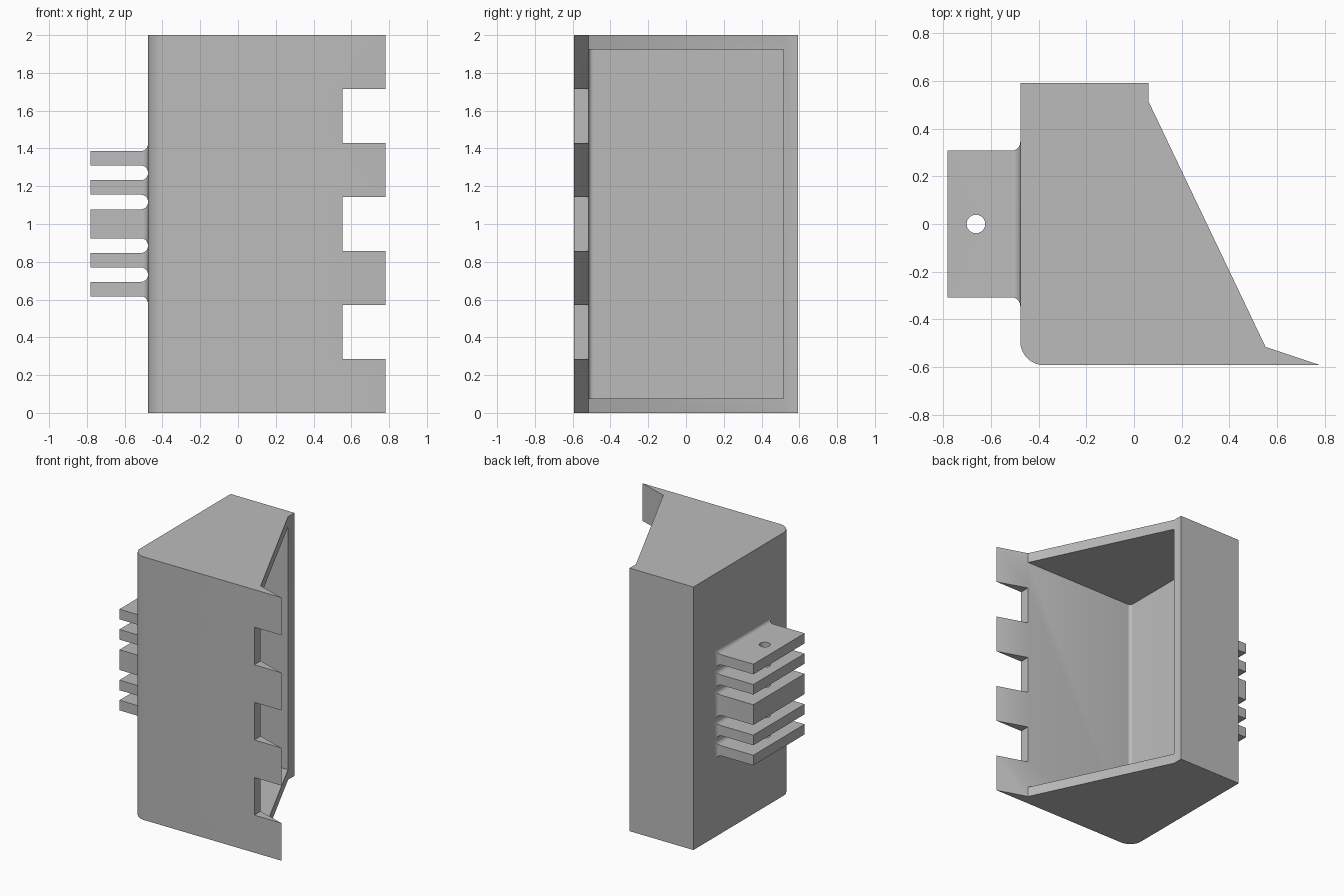
import bpy, bmesh, math

if "Cube" in bpy.data.objects:
    bpy.data.objects.remove(bpy.data.objects["Cube"], do_unlink=True)

grey = bpy.data.materials.new("plain grey")
grey.use_nodes = True
colour = (0.5, 0.5, 0.5, 1)
grey.diffuse_color = colour
grey.node_tree.nodes["Principled BSDF"].inputs["Base Color"].default_value = colour


def finish(bm, name):
    bmesh.ops.recalc_face_normals(bm, faces=bm.faces)
    mesh = bpy.data.meshes.new(name)
    bm.to_mesh(mesh)
    bm.free()
    mesh.materials.append(grey)
    obj = bpy.data.objects.new(name, mesh)
    bpy.context.collection.objects.link(obj)
    return obj


def prism(name, outline, z0, z1):
    """Extrude an x-y outline from z0 to z1."""
    bm = bmesh.new()
    face = bm.faces.new([bm.verts.new((x, y, z0)) for x, y in outline])
    top = bmesh.ops.extrude_face_region(bm, geom=[face])["geom"]
    bmesh.ops.translate(bm, vec=(0, 0, z1 - z0),
                        verts=[v for v in top if isinstance(v, bmesh.types.BMVert)])
    return finish(bm, name)


def corner(x, y, r, steps=10):
    """Rounded front-left corner, from the side wall to the front wall."""
    return [(x + r - r * math.cos(a), y + r - r * math.sin(a))
            for a in (math.pi / 2 * i / steps for i in range(steps + 1))]


def cut(obj, cutter):
    mod = obj.modifiers.new("cut", "BOOLEAN")
    mod.operation, mod.solver, mod.object = "DIFFERENCE", "EXACT", cutter
    bpy.context.view_layer.objects.active = obj
    bpy.ops.object.modifier_apply(modifier=mod.name)


def smooth(obj):
    bpy.ops.object.select_all(action="DESELECT")
    obj.select_set(True)
    bpy.context.view_layer.objects.active = obj
    bpy.ops.object.shade_smooth_by_angle(angle=math.radians(30))


SIDE, FRONT, BACK, WALL = -0.477, -0.592, 0.592, 0.076
IN_FRONT, IN_BACK = FRONT + WALL, BACK - WALL

# Bucket body with a sloping open mouth and a wedge-shaped lip
bucket = prism("bucket_shell",
               [(SIDE, BACK)] + corner(SIDE, FRONT, 0.1)
               + [(0.78, FRONT), (0.552, IN_FRONT), (0.06, IN_BACK), (0.06, BACK)], 0, 2)

# Hollow interior, open towards the mouth
cutters = [prism("cavity_cutter",
                 [(SIDE + WALL, IN_BACK)] + corner(SIDE + WALL, IN_FRONT, 0.025)
                 + [(1, IN_FRONT), (1, IN_BACK)], WALL, 2 - WALL)]

# Notches between the four teeth
for i in range(3):
    z = 2 / 7 * (2 * i + 1)
    cutters.append(prism("notch_cutter", [(0.552, -0.7), (1, -0.7), (1, -0.45), (0.552, -0.45)],
                         z, z + 2 / 7))
for c in cutters:
    cut(bucket, c)
    bpy.data.objects.remove(c, do_unlink=True)
smooth(bucket)


def lug(name, z0, z1, r=0.036, half=0.308, tip=-0.782):
    """Flat plate that flares into the side wall with a fillet."""
    bm = bmesh.new()
    sections = [(tip, 0)]
    for i in range(9):
        a = math.pi / 2 * i / 8
        sections.append((SIDE - r + r * math.sin(a), r - r * math.cos(a)))
    sections.append((SIDE + 0.01, r))
    rings = [[bm.verts.new((x, y, z)) for y, z in
              ((-half - d, z0 - d), (half + d, z0 - d), (half + d, z1 + d), (-half - d, z1 + d))]
             for x, d in sections]
    for a, b in zip(rings, rings[1:]):
        for k in range(4):
            n = (k + 1) % 4
            bm.faces.new((a[k], a[n], b[n], b[k]))
    bm.faces.new(rings[0])
    bm.faces.new(rings[-1])
    return finish(bm, name)


# Hinge plates with a shared pin hole
pin = prism("pin_hole_cutter", [(-0.663 + 0.039 * math.cos(math.tau * i / 32),
                                 0.039 * math.sin(math.tau * i / 32)) for i in range(32)], 0.4, 1.6)
plates = {"lowest": (0.617, 0.694), "lower": (0.77, 0.847), "middle": (0.924, 1.078),
          "upper": (1.155, 1.232), "highest": (1.309, 1.386)}
for label, (z0, z1) in plates.items():
    plate = lug("hinge_plate_" + label, z0, z1)
    cut(plate, pin)
    smooth(plate)
bpy.data.objects.remove(pin, do_unlink=True)
